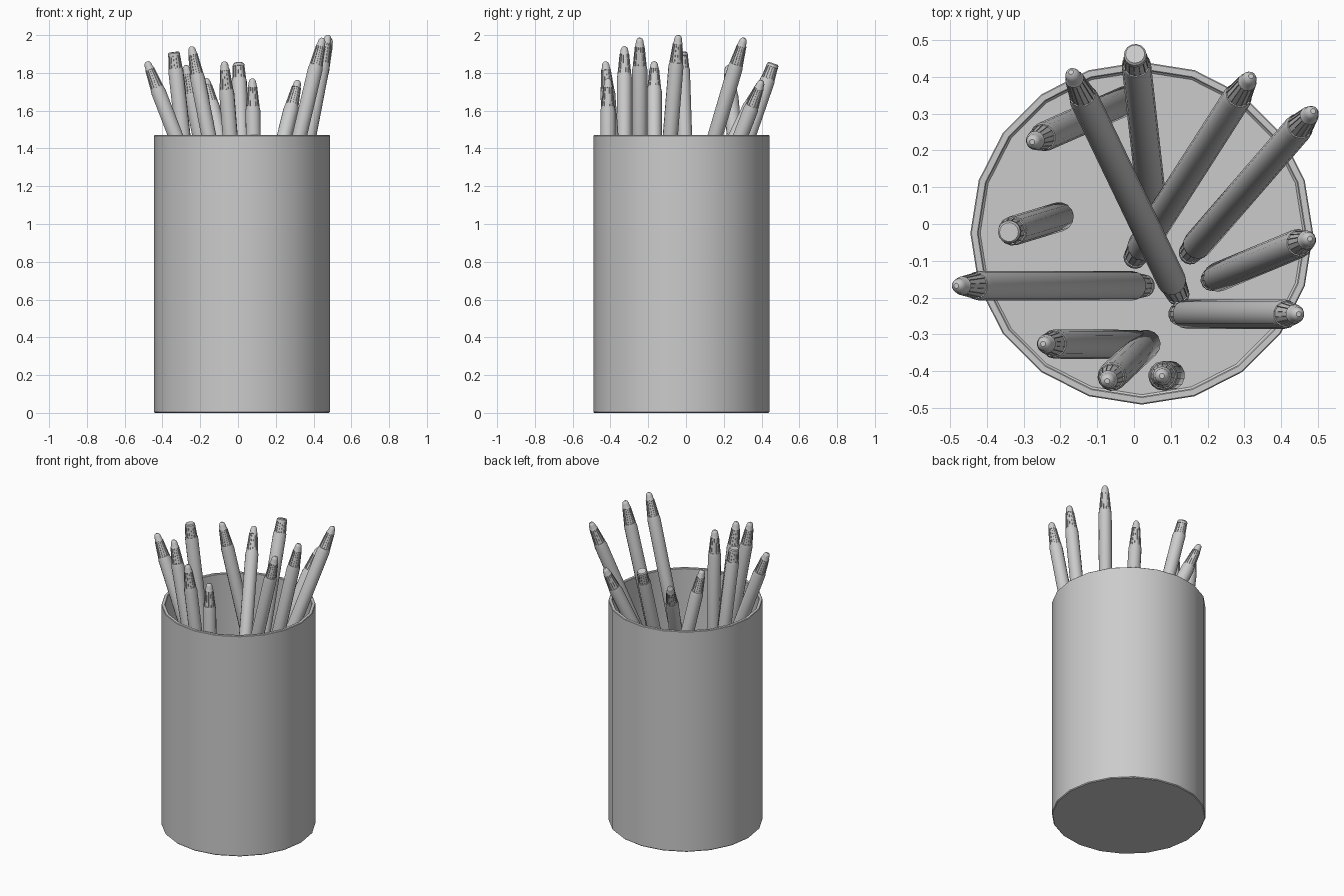
import bpy, bmesh, math
from mathutils import Vector

if "Cube" in bpy.data.objects:
    bpy.data.objects.remove(bpy.data.objects["Cube"])


def lathe(bm, profile, sides):
    """Revolve (radius, z) points around z; ends are capped. Returns bands of faces."""
    rings = [[bm.verts.new((r * math.cos(2 * math.pi * i / sides),
                            r * math.sin(2 * math.pi * i / sides), z))
              for i in range(sides)] for r, z in profile]
    bands = []
    for a, b in zip(rings, rings[1:]):
        bands.append([bm.faces.new((a[i], a[(i + 1) % sides], b[(i + 1) % sides], b[i]))
                      for i in range(sides)])
    bm.faces.new(rings[0][::-1])
    bm.faces.new(rings[-1])
    return bands


def finish(bm, name):
    bmesh.ops.recalc_face_normals(bm, faces=bm.faces)
    mesh = bpy.data.meshes.new(name)
    bm.to_mesh(mesh)
    bm.free()
    ob = bpy.data.objects.new(name, mesh)
    bpy.context.collection.objects.link(ob)
    bpy.context.view_layer.objects.active = ob
    ob.select_set(True)
    bpy.ops.object.shade_smooth_by_angle(angle=math.radians(35))
    ob.select_set(False)
    return ob


# Open cup: outer wall, thin rim, inner wall and floor
bm = bmesh.new()
lathe(bm, [(0.461, 0), (0.466, 0.005), (0.466, 1.467), (0.463, 1.47),
           (0.447, 1.47), (0.444, 1.467), (0.444, 0.025), (0.439, 0.02)], 20)
cup = finish(bm, "cup")
cup.location = (0.021, -0.025, 0)

# Marker: ribbed blunt end, barrel, ribbed tapered grip, rounded nub
LENGTH = 1.42
R = 0.040
bm = bmesh.new()
bands = lathe(bm, [(0.026, 0), (0.031, 0.006), (0.032, 0.02), (0.037, 0.085),
                   (R, 0.095), (R, LENGTH - 0.17), (0.037, LENGTH - 0.155),
                   (0.036, LENGTH - 0.145), (0.026, LENGTH - 0.045),
                   (0.022, LENGTH - 0.036), (0.020, LENGTH - 0.018),
                   (0.015, LENGTH - 0.006), (0.007, LENGTH)], 14)
# Recessed slots between the ribs
bmesh.ops.inset_individual(bm, faces=bands[2] + bands[7], thickness=0.0025, depth=0)
bmesh.ops.inset_individual(bm, faces=bands[2] + bands[7], thickness=0.0005, depth=-0.003)
first = finish(bm, "marker_01")

# Upper end (x, y, z), lower end (x, y), upside down or not
markers = [
    ((-0.483, -0.168, 1.86), (0.030, -0.168), False),
    ((-0.340, -0.022, 1.91), (-0.185, 0.025), True),
    ((-0.277, 0.223, 1.84), (0.000, 0.345), False),
    ((-0.247, -0.326, 1.94), (0.025, -0.328), False),
    ((-0.073, -0.427, 1.86), (0.040, -0.320), False),
    ((0.076, -0.413, 1.77), (0.100, -0.412), False),
    ((0.003, 0.462, 1.85), (0.055, 0.000), True),
    ((-0.171, 0.413, 1.77), (0.122, -0.196), False),
    ((0.318, 0.402, 1.76), (0.000, -0.095), False),
    ((0.487, 0.307, 1.985), (0.150, -0.082), False),
    ((0.478, -0.040, 2.00), (0.210, -0.152), False),
    ((0.448, -0.245, 1.985), (0.122, -0.245), False),
]
for i, (top, low, flipped) in enumerate(markers):
    ob = first
    if i:
        ob = bpy.data.objects.new(f"marker_{i + 1:02d}", first.data)
        bpy.context.collection.objects.link(ob)
        for m in first.modifiers:
            new = ob.modifiers.new(m.name, m.type)
            if m.type == 'NODES':
                new.node_group = m.node_group
    flat = Vector((top[0] - low[0], top[1] - low[1], 0))
    axis = (flat + Vector((0, 0, math.sqrt(LENGTH ** 2 - flat.length_squared)))).normalized()
    tip = Vector(top)
    ob.rotation_mode = 'QUATERNION'
    if flipped:
        ob.location = tip
        axis = -axis
    else:
        ob.location = tip - axis * LENGTH
    ob.rotation_quaternion = axis.to_track_quat('Z', 'Y')
